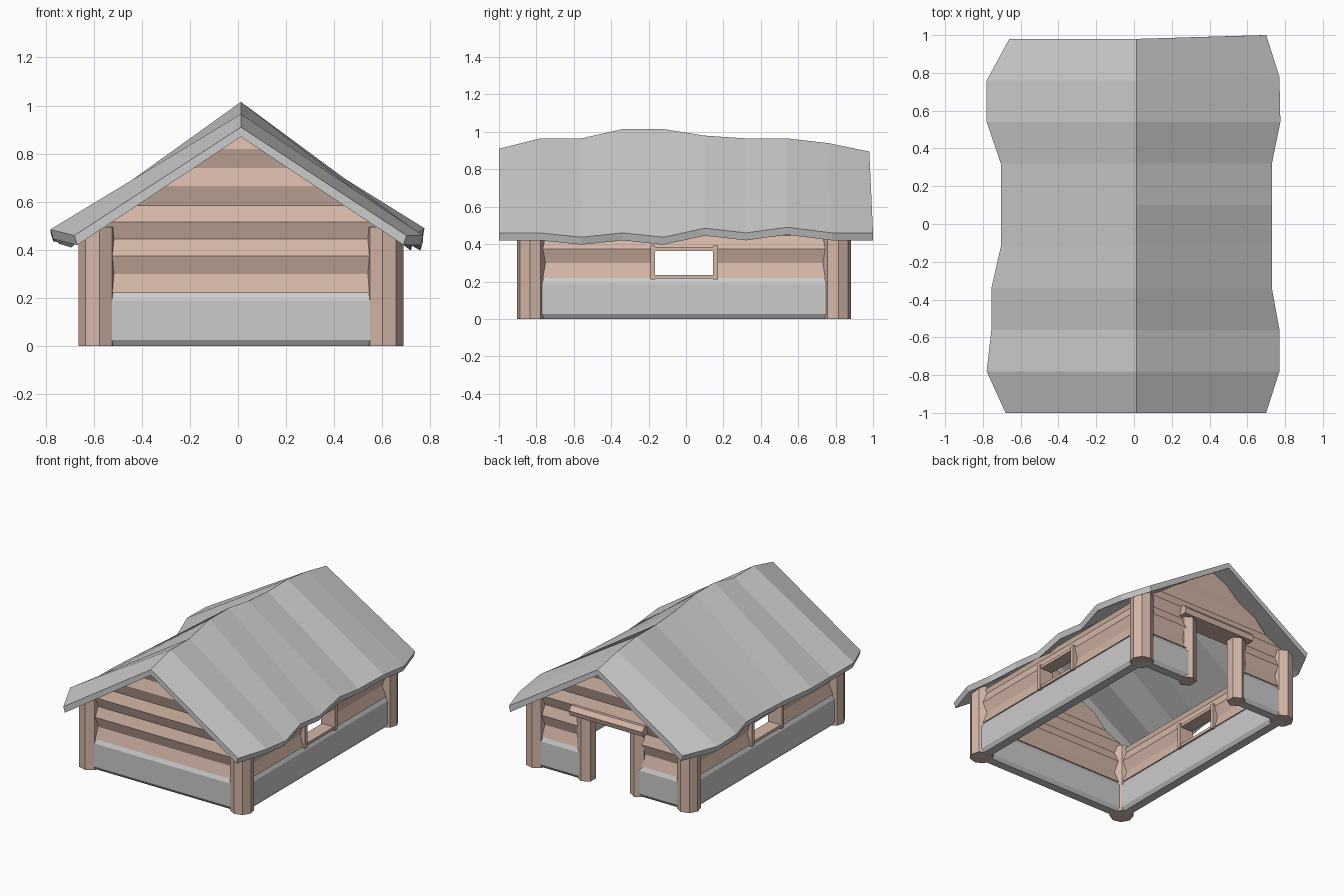
import bpy, bmesh, math

if "Cube" in bpy.data.objects:
    bpy.data.objects.remove(bpy.data.objects["Cube"])

CX, CY = 0.012, -0.01      # centre of the wall plan
HX, HY = 0.598, 0.815      # half distances between corner posts

wood = bpy.data.materials.new("wood")
wood.diffuse_color = (0.66, 0.47, 0.39, 1)
wood.use_nodes = True
wood.node_tree.nodes["Principled BSDF"].inputs["Base Color"].default_value = wood.diffuse_color


def make(name, rings, mat=None):
    """Skin a list of equal-length closed rings and cap both ends."""
    bm = bmesh.new()
    vs = [[bm.verts.new(p) for p in r] for r in rings]
    n = len(vs[0])
    for a, b in zip(vs, vs[1:]):
        for i in range(n):
            j = (i + 1) % n
            bm.faces.new((a[i], a[j], b[j], b[i]))
    bm.faces.new(vs[0])
    bm.faces.new(vs[-1])
    bmesh.ops.recalc_face_normals(bm, faces=bm.faces)
    me = bpy.data.meshes.new(name)
    bm.to_mesh(me)
    bm.free()
    ob = bpy.data.objects.new(name, me)
    bpy.context.collection.objects.link(ob)
    if mat:
        me.materials.append(mat)
    return ob


# Wall cross-sections: (height, half thickness)
STONE = [(0, 0.03), (0.025, 0.047), (0.19, 0.047), (0.22, 0.032)]
LOGS = [(0.22, 0.04), (0.30, 0.016), (0.375, 0.04), (0.445, 0.016), (0.515, 0.04),
        (0.585, 0.016), (0.665, 0.04), (0.74, 0.016), (0.82, 0.04), (0.89, 0.018)]


def clip(prof, z0, z1):
    def at(z):
        for (a, da), (b, db) in zip(prof, prof[1:]):
            if a <= z <= b:
                return da + (db - da) * (z - a) / (b - a)
    return [(z0, at(z0))] + [p for p in prof if z0 < p[0] < z1] + [(z1, at(z1))]


def wall(name, prof, z0, z1, u0, u1, axis, side, mat=None, gable=False):
    rings = []
    levels = clip(prof, z0, z1)
    if gable and z0 < 0.50:
        levels = clip(prof, z0, 0.50) + clip(prof, 0.50, z1)[1:]
    for z, d in levels:
        w = (0.9 - z) / 0.7 if gable else 9
        a, b = max(u0, -w), min(u1, w)
        loc = [(a, -d), (b, -d), (b, d), (a, d)]
        if axis == 'x':
            rings.append([(CX + u, CY + side * HY + v, z) for u, v in loc])
        else:
            rings.append([(CX + side * HX + v, CY + u, z) for u, v in loc])
    return make(name, rings, mat)


def box(name, x0, x1, y0, y1, z0, z1):
    r = [(x0, y0), (x1, y0), (x1, y1), (x0, y1)]
    return make(name, [[(x, y, z) for x, y in r] for z in (z0, z1)], wood)


def post(name, x, y, r, h, sides, turn, sx=1, sy=1):
    ring = [(r * math.cos(turn + 2 * math.pi * i / sides),
             r * math.sin(turn + 2 * math.pi * i / sides)) for i in range(sides)]
    return make(name, [[(x + sx * a, y + sy * b, z) for a, b in ring] for z in (0, h)], wood)


# Corner posts
for sx in (-1, 1):
    for sy in (-1, 1):
        post("corner_post", CX + sx * HX, CY + sy * HY, 0.078, 0.495, 8, math.radians(7.5), sx, sy)

# Front wall
wall("front_stone_base", STONE, 0, 0.22, -HX, HX, 'x', -1)
wall("front_log_wall", LOGS, 0.22, 0.89, -HX + 0.02, HX - 0.02, 'x', -1, wood, True)

# Back wall with doorway
DOOR = 0.21
for u0, u1 in ((-HX, -DOOR), (DOOR, HX)):
    wall("back_stone_base", STONE, 0, 0.22, u0, u1, 'x', 1)
    wall("back_log_wall", LOGS, 0.22, 0.46, u0, u1, 'x', 1, wood)
wall("back_gable", LOGS, 0.46, 0.89, -HX + 0.02, HX - 0.02, 'x', 1, wood, True)
for s in (-1, 1):
    post("door_post", CX + s * DOOR, CY + HY, 0.062, 0.46, 6, math.radians(30), s)
yb = CY + HY
hexa = [(-0.075, 0.455), (0.075, 0.455), (0.085, 0.49), (0.06, 0.52), (-0.06, 0.52), (-0.085, 0.49)]
make("door_lintel", [[(CX + u, yb + y, z) for y, z in hexa] for u in (-0.29, 0.29)], wood)

# Side walls with framed windows
for s in (-1, 1):
    wall("side_stone_base", STONE, 0, 0.22, -HY, HY, 'y', s)
    wall("side_logs_front", LOGS, 0.22, 0.475, -HY, -0.165, 'y', s, wood)
    wall("side_logs_back", LOGS, 0.22, 0.475, 0.165, HY, 'y', s, wood)
    wall("side_logs_over_window", LOGS, 0.375, 0.475, -0.165, 0.165, 'y', s, wood)
    x = CX + s * HX
    for e in (-1, 1):
        y = CY + e * 0.168
        box("window_jamb", x - 0.055, x + 0.055, y - 0.013, y + 0.013, 0.21, 0.392)
    for name, z0 in (("window_sill", 0.216), ("window_head", 0.364)):
        box(name, x - 0.047, x + 0.047, CY - 0.158, CY + 0.158, z0, z0 + 0.02)

# Roof: stations of (left x, left z, ridge z, right x, right z) from front to back
ROOF = [(-0.68, 0.46, 0.91, 0.70, 0.46), (-0.78, 0.485, 0.965, 0.77, 0.46),
        (-0.755, 0.465, 0.965, 0.77, 0.437), (-0.755, 0.465, 1.015, 0.73, 0.46),
        (-0.705, 0.45, 1.015, 0.73, 0.437), (-0.705, 0.46, 0.98, 0.73, 0.485),
        (-0.705, 0.465, 0.965, 0.73, 0.46), (-0.78, 0.48, 0.965, 0.775, 0.49),
        (-0.78, 0.475, 0.94, 0.77, 0.46), (-0.66, 0.46, 0.895, 0.70, 0.46)]
rings = []
for i, (lx, lz, rz, ex, ez) in enumerate(ROOF):
    y = -1 + 0.22 * i
    yr = y + (0.02 if i >= 8 else 0)
    t = 0.04
    rings.append([(lx, y, lz), (CX, y, rz), (ex, yr, ez),
                  (ex - 0.012, yr, ez - t), (CX, y, rz - t), (lx + 0.012, y, lz - t)])
roof = make("roof", rings)
# Split the concave end caps cleanly
bm = bmesh.new()
bm.from_mesh(roof.data)
bmesh.ops.triangulate(bm, faces=[f for f in bm.faces if len(f.verts) > 4])
bm.to_mesh(roof.data)
bm.free()
